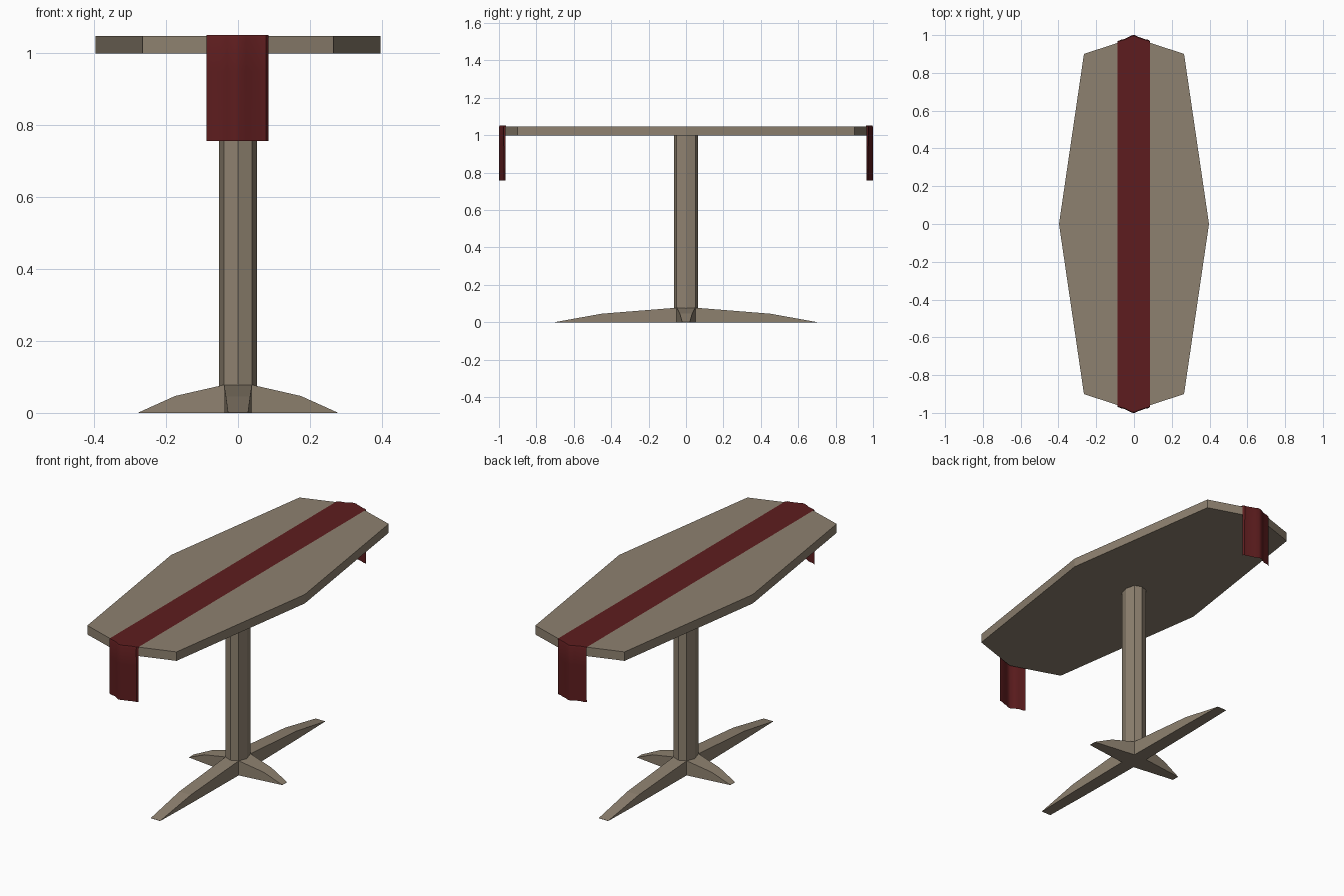
import bpy, bmesh, math

if "Cube" in bpy.data.objects:
    bpy.data.objects.remove(bpy.data.objects["Cube"])


def material(name, rgb):
    m = bpy.data.materials.new(name)
    m.diffuse_color = (*rgb, 1)
    m.use_nodes = True
    m.node_tree.nodes["Principled BSDF"].inputs["Base Color"].default_value = m.diffuse_color
    return m


wood = material("wood", (0.27, 0.22, 0.16))
red = material("red_cloth", (0.11, 0.012, 0.013))


def make(name, bm, mat):
    bmesh.ops.recalc_face_normals(bm, faces=bm.faces)
    me = bpy.data.meshes.new(name)
    bm.to_mesh(me)
    bm.free()
    me.materials.append(mat)
    ob = bpy.data.objects.new(name, me)
    bpy.context.collection.objects.link(ob)
    return ob


def loft(name, rings, mat):
    """Closed solid through a list of equal-length point rings."""
    bm = bmesh.new()
    rows = [[bm.verts.new(p) for p in r] for r in rings]
    n = len(rows[0])
    for a, b in zip(rows, rows[1:]):
        for i in range(n):
            j = (i + 1) % n
            bm.faces.new((a[i], a[j], b[j], b[i]))
    bm.faces.new(rows[0])
    bm.faces.new(rows[-1])
    return make(name, bm, mat)


def octagon(side, corner, tip, z):
    cx, cy = corner
    return [(side, 0, z), (cx, cy, z), (0, tip, z), (-cx, cy, z),
            (-side, 0, z), (-cx, -cy, z), (0, -tip, z), (cx, -cy, z)]


# Stretched eight-sided top and matching column
loft("table_top", [octagon(0.397, (0.265, 0.9), 0.988, z) for z in (1.0, 1.048)], wood)
loft("column", [octagon(0.053, (0.039, 0.05), 0.065, z) for z in (0.0, 1.0)], wood)


# Tapered feet: stations are (distance, half width, top height)
def foot(name, stations, angle):
    c, s = math.cos(angle), math.sin(angle)
    rings = []
    for d, w, h in stations:
        ring = [(d, -w, 0), (d, w, 0), (d, w, h), (d, -w, h)]
        rings.append([(x * c - y * s, x * s + y * c, z) for x, y, z in ring])
    loft(name, rings, wood)


long_foot = [(0.0, 0.039, 0.078), (0.05, 0.039, 0.078), (0.45, 0.034, 0.046), (0.7, 0.028, 0.001)]
short_foot = [(0.0, 0.05, 0.078), (0.039, 0.05, 0.078), (0.175, 0.033, 0.047), (0.277, 0.02, 0.001)]
for name, stations, turn in (("right_foot", short_foot, 0), ("back_foot", long_foot, 1),
                             ("left_foot", short_foot, 2), ("front_foot", long_foot, 3)):
    foot(name, stations, turn * math.pi / 2)

# Cloth runner: its end outline in plan (x, y), draped over both ends
outline = [(-0.087, 0.968), (-0.07, 0.975), (-0.05, 0.979), (-0.03, 0.989), (-0.012, 0.999),
           (0.004, 1.0), (0.022, 0.991), (0.042, 0.984), (0.062, 0.977), (0.078, 0.975), (0.085, 0.966)]
bm = bmesh.new()
rows = []
path = [(1, 0.757), (1, 0.85), (1, 0.95), (1, 1.043), (0.996, 1.051)]
path += [(-s, z) for s, z in reversed(path)]
for s, z in path:
    # Folds deepen slightly towards the hem
    sag = max(0, 1 - z) * 0.012
    rows.append([bm.verts.new((x, s * (y - sag * (0.5 + 0.5 * math.sin(x * 110))), z))
                 for x, y in outline])
for a, b in zip(rows, rows[1:]):
    for i in range(len(outline) - 1):
        bm.faces.new((a[i], a[i + 1], b[i + 1], b[i]))
runner = make("cloth_runner", bm, red)
bpy.context.view_layer.objects.active = runner
runner.select_set(True)
bpy.ops.object.shade_smooth_by_angle(angle=math.radians(40))
